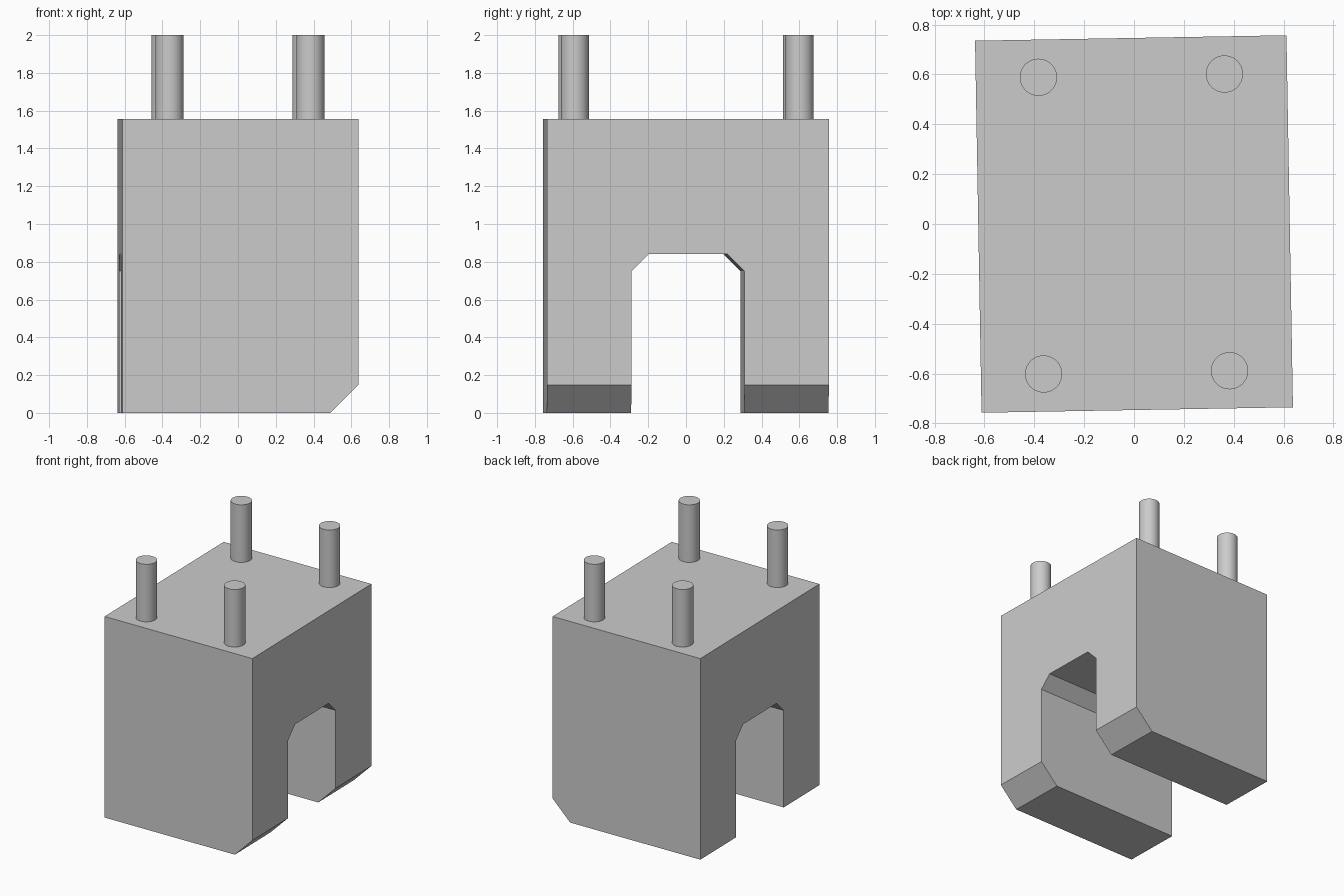
import bpy, bmesh, math
from mathutils import Matrix, Vector

cube = bpy.data.objects.get("Cube")
if cube:
    bpy.data.objects.remove(cube, do_unlink=True)

HALF_X, HALF_Y, BODY_TOP, TOTAL = 0.6245, 0.746, 1.555, 2.0
SLOT, SLOT_TOP, BEVEL, CHAMFER = 0.299, 0.84, 0.09, 0.148
TURN = math.radians(1)

grey = bpy.data.materials.new("plain_grey")
grey.use_nodes = True
colour = (0.6, 0.6, 0.6, 1)
grey.diffuse_color = colour
grey.node_tree.nodes["Principled BSDF"].inputs["Base Color"].default_value = colour


def make_object(name, bm):
    bmesh.ops.recalc_face_normals(bm, faces=bm.faces)
    mesh = bpy.data.meshes.new(name)
    bm.to_mesh(mesh)
    bm.free()
    mesh.materials.append(grey)
    obj = bpy.data.objects.new(name, mesh)
    bpy.context.collection.objects.link(obj)
    obj.rotation_euler.z = TURN
    return obj


# Arched block: half profile mirrored in y, extruded along x
half = [(SLOT - BEVEL, SLOT_TOP), (SLOT, SLOT_TOP - BEVEL), (SLOT, 0),
        (HALF_Y, 0), (HALF_Y, BODY_TOP)]
profile = half + [(-y, z) for y, z in reversed(half)]
bm = bmesh.new()
face = bm.faces.new([bm.verts.new((-HALF_X, y, z)) for y, z in profile])
ext = bmesh.ops.extrude_face_region(bm, geom=[face])
moved = [v for v in ext["geom"] if isinstance(v, bmesh.types.BMVert)]
bmesh.ops.translate(bm, verts=moved, vec=(2 * HALF_X, 0, 0))

# Sloped cut along the lower left edge of both legs
bmesh.ops.bisect_plane(bm, geom=bm.verts[:] + bm.edges[:] + bm.faces[:],
                       plane_co=(HALF_X, 0, CHAMFER), plane_no=Vector((1, 0, -1)),
                       clear_outer=True)
bmesh.ops.holes_fill(bm, edges=[e for e in bm.edges if e.is_boundary])
make_object("arched_block", bm)

# Four round pegs on top
height = TOTAL - BODY_TOP
for side, sx in (("left", 1), ("right", -1)):
    for end, sy in (("front", -1), ("back", 1)):
        bm = bmesh.new()
        place = Matrix.Translation((sx * 0.373, sy * 0.595, BODY_TOP + height / 2))
        bmesh.ops.create_cone(bm, cap_ends=True, segments=48, radius1=0.0745,
                              radius2=0.0745, depth=height, matrix=place)
        peg = make_object(f"{end}_{side}_peg", bm)
        bpy.ops.object.select_all(action="DESELECT")
        peg.select_set(True)
        bpy.context.view_layer.objects.active = peg
        bpy.ops.object.shade_smooth_by_angle(angle=math.radians(40))
